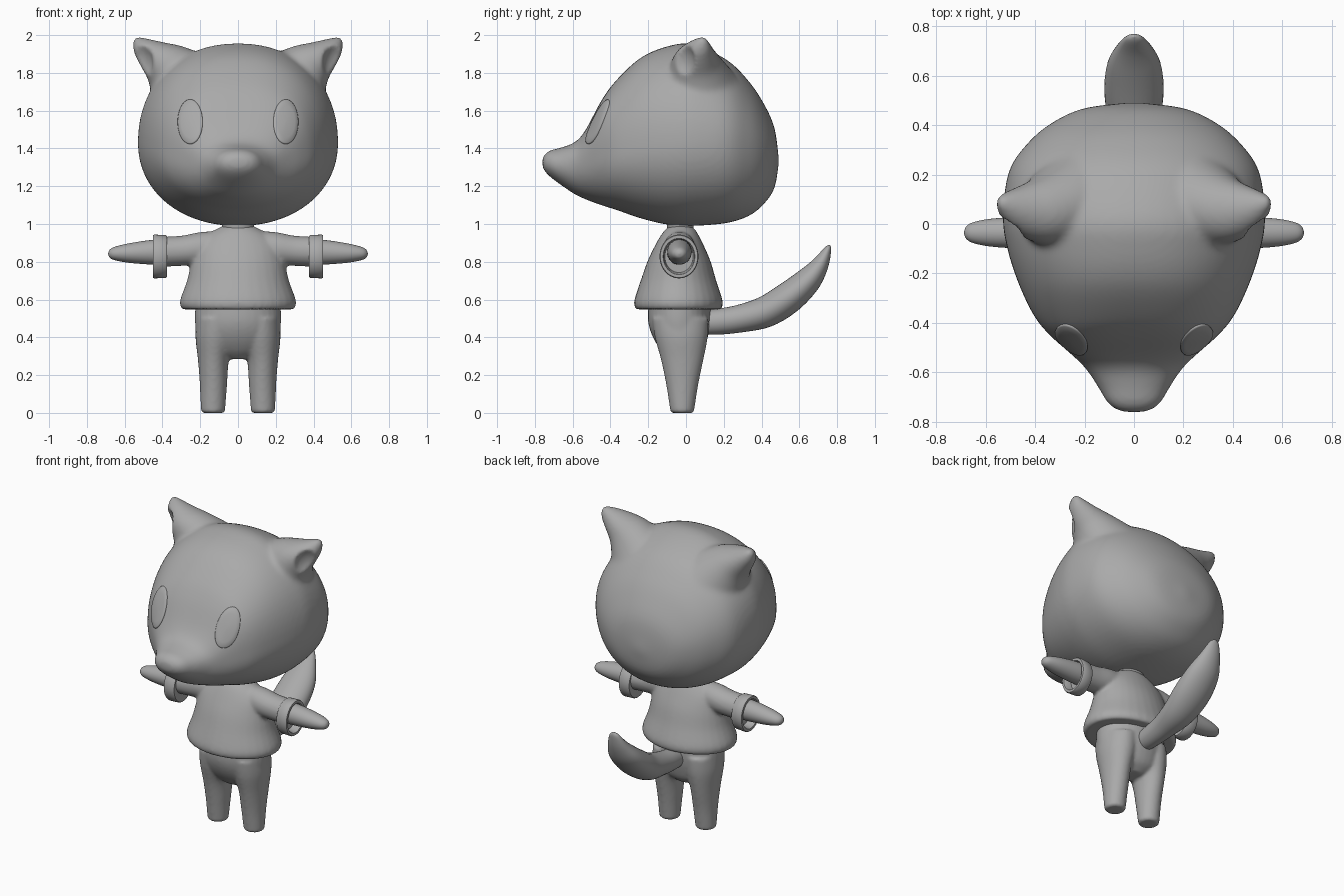
import bpy, bmesh
from math import cos, sin, pi, copysign
from mathutils import Vector, Matrix
from mathutils.bvhtree import BVHTree

if "Cube" in bpy.data.objects:
    bpy.data.objects.remove(bpy.data.objects["Cube"])

grey = bpy.data.materials.new("plain_grey")
grey.use_nodes = True
GREY = (0.4, 0.4, 0.4, 1)
grey.diffuse_color = GREY
grey.node_tree.nodes["Principled BSDF"].inputs["Base Color"].default_value = GREY


def finish(bm, name):
    bmesh.ops.recalc_face_normals(bm, faces=bm.faces)
    mesh = bpy.data.meshes.new(name)
    bm.to_mesh(mesh)
    bm.free()
    mesh.materials.append(grey)
    mesh.shade_smooth()
    obj = bpy.data.objects.new(name, mesh)
    bpy.context.collection.objects.link(obj)
    return obj


def resample(keys, steps):
    """Smooth curve through rows of numbers."""
    out = []
    for i in range(len(keys) - 1):
        a, b, c, d = (keys[max(0, min(len(keys) - 1, i + k))] for k in (-1, 0, 1, 2))
        for s in range(steps):
            t = s / steps
            out.append([q + t / 2 * (r - p + t * (2 * p - 5 * q + 4 * r - e + t * (3 * (q - r) + e - p)))
                        for p, q, r, e in zip(a, b, c, d)])
    return out + [list(keys[-1])]


def skin(bm, loops):
    """Bridge loops of points into a capped tube."""
    rings = [[bm.verts.new(p) for p in loop] for loop in loops]
    n = len(rings[0])
    for a, b in zip(rings, rings[1:]):
        for i in range(n):
            j = (i + 1) % n
            bm.faces.new((a[i], a[j], b[j], b[i]))
    bm.faces.new(rings[0])
    bm.faces.new(rings[-1])


def ellipse(c, u, v, n=32):
    c, u, v = Vector(c), Vector(u), Vector(v)
    return [c + u * cos(2 * pi * i / n) + v * sin(2 * pi * i / n) for i in range(n)]


def upright(bm, keys, steps=5):
    """Keys: centre x, centre y, z, radius x, radius y."""
    skin(bm, [ellipse((x, y, z), (a, 0, 0), (0, b, 0)) for x, y, z, a, b in resample(keys, steps)])


def sideways(bm, keys, side, steps=5):
    """Keys: x, centre z, radius y, radius z."""
    skin(bm, [ellipse((side * x, -.035, z), (0, a, 0), (0, 0, b)) for x, z, a, b in resample(keys, steps)])


def bake(obj):
    """Apply the modifiers."""
    graph = bpy.context.evaluated_depsgraph_get()
    mesh = bpy.data.meshes.new_from_object(obj.evaluated_get(graph))
    obj.modifiers.clear()
    obj.data = mesh
    mesh.shade_smooth()


def fuse(obj, voxel, rounds):
    m = obj.modifiers.new("fuse", 'REMESH')
    m.mode, m.voxel_size, m.use_smooth_shade = 'VOXEL', voxel, True
    m = obj.modifiers.new("soften", 'SMOOTH')
    m.factor, m.iterations = .5, rounds


# Head: sections from snout to back (y, half width, top, bottom, widest z, squareness)
head_keys = [
    (-.762, .015, 1.34, 1.31, 1.325, 2), (-.752, .07, 1.365, 1.285, 1.325, 2.1),
    (-.72, .11, 1.39, 1.25, 1.32, 2.2), (-.66, .145, 1.405, 1.205, 1.31, 2.2),
    (-.585, .195, 1.435, 1.155, 1.31, 2.3), (-.53, .25, 1.50, 1.13, 1.32, 2.7),
    (-.45, .34, 1.65, 1.10, 1.35, 2.8), (-.37, .405, 1.76, 1.075, 1.37, 2.5),
    (-.24, .467, 1.88, 1.03, 1.4, 2.3), (-.1, .512, 1.94, .997, 1.42, 2.2),
    (.03, .53, 1.952, .99, 1.43, 2.15), (.215, .505, 1.87, 1.005, 1.43, 2.1),
    (.337, .42, 1.75, 1.045, 1.41, 2.1), (.416, .32, 1.63, 1.11, 1.39, 2),
    (.468, .2, 1.51, 1.19, 1.36, 2), (.49, .03, 1.36, 1.31, 1.335, 2)]


def head_section(y, w, top, low, mid, power):
    pts = []
    for i in range(64):
        c, s = cos(2 * pi * i / 64), sin(2 * pi * i / 64)
        e = 2 / (power if s > 0 else 2.1)
        h = top - mid if s > 0 else mid - low
        pts.append((w * copysign(abs(c) ** e, c), y, mid + h * copysign(abs(s) ** e, s)))
    return pts


bm = bmesh.new()
skin(bm, [head_section(*k) for k in resample(head_keys, 5)])
# Ears: centre, radius across, radius in depth
ear_keys = [(.30, .08, 1.74, .20, .19), (.33, .07, 1.785, .175, .165), (.39, .055, 1.855, .125, .13),
            (.455, .055, 1.90, .088, .10), (.515, .07, 1.945, .052, .06), (.548, .09, 1.985, .015, .018)]
for side in (1, -1):
    skin(bm, [ellipse((side * x, y, z), (side * .707 * a, 0, -.707 * a), (0, b, 0))
              for x, y, z, a, b in resample(ear_keys, 5)])
head = finish(bm, "head")
fuse(head, .014, 6)
# Hollows of the ears
bm = bmesh.new()
for side in (1, -1):
    turn = Matrix.Rotation(side * -.75, 4, 'Z') @ Matrix.Rotation(side * .2, 4, 'Y')
    bmesh.ops.create_uvsphere(bm, u_segments=32, v_segments=20, radius=1,
        matrix=Matrix.Translation((side * .53, -.035, 1.868)) @ turn @ Matrix.Diagonal((.075, .085, .115, 1)))
hollows = finish(bm, "ear_hollow_cutter")
hollows.hide_render = True
cut = head.modifiers.new("hollow", 'BOOLEAN')
cut.operation, cut.object = 'DIFFERENCE', hollows
fuse(head, .012, 4)
bake(head)
bpy.data.objects.remove(hollows)

# Eyes: thin oval plates laid on the face
tree = BVHTree.FromObject(head, bpy.context.evaluated_depsgraph_get())
for side, label in ((1, "left"), (-1, "right")):
    bm = bmesh.new()
    loops = []
    for scale, lift in ((1, -.01), (1, .005), (.95, .008), (.7, .008), (.4, .008), (.05, .008)):
        loop = []
        for p in ellipse((side * .252, -2, 1.54), (.065 * scale, 0, 0), (0, 0, .117 * scale), 40):
            hit, normal, _, _ = tree.ray_cast(p, Vector((0, 1, 0)))
            loop.append(hit + normal * lift)
        loops.append(loop)
    skin(bm, loops)
    finish(bm, label + "_eye")

# Neck
bm = bmesh.new()
upright(bm, [(0, -.03, .93, .09, .075), (0, -.03, .99, .085, .07), (0, -.03, 1.04, .11, .09)])
finish(bm, "neck")

# Shirt with sleeves
bm = bmesh.new()
upright(bm, [(0, -.04, .548, .28, .21), (0, -.04, .552, .298, .228), (0, -.04, .575, .308, .235),
             (0, -.04, .61, .303, .23), (0, -.04, .7, .27, .20), (0, -.037, .8, .248, .168),
             (0, -.035, .88, .225, .132), (0, -.033, .94, .17, .10), (0, -.03, .975, .11, .075),
             (0, -.03, .99, .08, .055)])
for side in (1, -1):
    sideways(bm, [(.08, .88, .075, .085), (.2, .87, .085, .087), (.3, .858, .08, .08), (.40, .853, .08, .08)], side)
shirt = finish(bm, "shirt")
fuse(shirt, .011, 6)
bake(shirt)

# Cuffs and arms
for side, label in ((1, "left"), (-1, "right")):
    bm = bmesh.new()
    cuff = [(.376, .07, .08), (.376, .097, .108), (.382, .101, .113), (.443, .103, .116),
            (.45, .099, .112), (.45, .084, .096), (.444, .08, .092), (.40, .075, .085)]
    skin(bm, [ellipse((side * x, -.037, .828), (0, a, 0), (0, 0, b), 40) for x, a, b in cuff])
    obj = finish(bm, label + "_cuff")
    with bpy.context.temp_override(object=obj, active_object=obj, selected_objects=[obj],
                                   selected_editable_objects=[obj]):
        bpy.ops.object.shade_smooth_by_angle(angle=.8)
    bm = bmesh.new()
    sideways(bm, [(.38, .852, .066, .068), (.47, .85, .064, .064), (.58, .846, .056, .051),
                  (.65, .844, .042, .036), (.678, .843, .025, .022), (.687, .843, .004, .004)], side)
    finish(bm, label + "_arm")

# Trousers: hips and two legs
bm = bmesh.new()
upright(bm, [(0, -.02, .285, .07, .06), (0, -.02, .33, .17, .11), (0, -.03, .40, .215, .145),
             (0, -.035, .48, .228, .165), (0, -.035, .575, .226, .165)])
for side in (1, -1):
    upright(bm, [(side * .132, -.02, 0, .052, .052), (side * .132, -.02, .006, .062, .062),
                 (side * .132, -.02, .03, .065, .066), (side * .13, -.02, .15, .072, .085),
                 (side * .13, -.02, .28, .082, .112), (side * .12, -.025, .40, .105, .14),
                 (side * .115, -.03, .5, .105, .15)])
trousers = finish(bm, "trousers")
fuse(trousers, .01, 6)
bake(trousers)

# Tail: centre y, z, half width, half thickness
tail = resample([(.08, .478, .06, .062), (.16, .482, .066, .068), (.28, .498, .078, .073),
                 (.42, .535, .105, .083), (.54, .608, .12, .084), (.645, .70, .108, .07),
                 (.71, .785, .072, .046), (.75, .865, .035, .02), (.76, .888, .006, .005)], 5)
loops = []
for i, (y, z, a, b) in enumerate(tail):
    p, q = tail[max(i - 1, 0)], tail[min(i + 1, len(tail) - 1)]
    d = Vector((0, q[0] - p[0], q[1] - p[1])).normalized()
    loops.append(ellipse((0, y, z), (a, 0, 0), (0, -d.z * b, d.y * b)))
bm = bmesh.new()
skin(bm, loops)
finish(bm, "tail")
